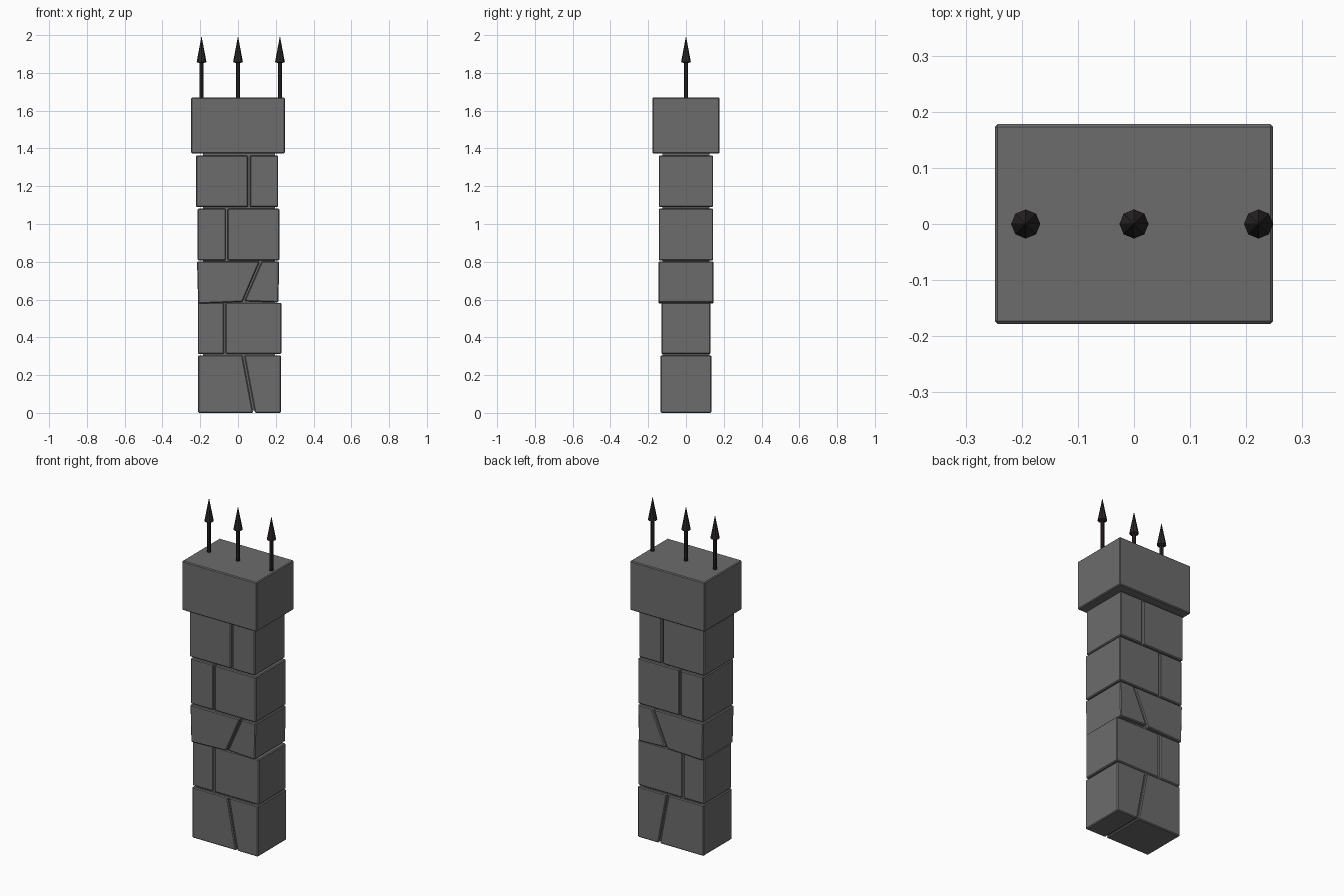
import bpy, bmesh

if "Cube" in bpy.data.objects:
    bpy.data.objects.remove(bpy.data.objects["Cube"])


def material(name, rgb):
    m = bpy.data.materials.new(name)
    m.diffuse_color = (*rgb, 1)
    m.use_nodes = True
    m.node_tree.nodes["Principled BSDF"].inputs["Base Color"].default_value = m.diffuse_color
    return m


STONE = material("stone", (0.15, 0.15, 0.15))
IRON = material("iron", (0.025, 0.02, 0.021))


def add_object(name, bm, mat):
    bmesh.ops.recalc_face_normals(bm, faces=bm.faces)
    me = bpy.data.meshes.new(name)
    bm.to_mesh(me)
    bm.free()
    me.materials.append(mat)
    ob = bpy.data.objects.new(name, me)
    bpy.context.collection.objects.link(ob)
    return ob


def block(name, profile, half_depth, bevel=0.005):
    """Extrude an x-z outline through y and chamfer its edges."""
    bm = bmesh.new()
    face = bm.faces.new([bm.verts.new((x, -half_depth, z)) for x, z in profile])
    ext = bmesh.ops.extrude_face_region(bm, geom=[face])
    for v in ext["geom"]:
        if isinstance(v, bmesh.types.BMVert):
            v.co.y = half_depth
    ob = add_object(name, bm, STONE)
    if bevel:
        mod = ob.modifiers.new("chamfer", "BEVEL")
        mod.width = bevel
        mod.segments = 1
    return ob


def rect(x0, x1, z0, z1):
    return [(x0, z0), (x1, z0), (x1, z1), (x0, z1)]


# Stone courses: left, right, bottom, top, joint x at bottom, joint x at top, half depth
GAP = 0.005
courses = [
    (-0.211, 0.227, 0.0, 0.305, 0.085, 0.028, 0.135),
    (-0.213, 0.229, 0.311, 0.583, -0.07, -0.07, 0.13),
    None,
    (-0.215, 0.219, 0.808, 1.081, -0.06, -0.06, 0.144),
    (-0.223, 0.213, 1.089, 1.362, 0.058, 0.058, 0.144),
]
for i, c in enumerate(courses, 1):
    if c is None:
        continue
    x0, x1, z0, z1, jb, jt, d = c
    block(f"course_{i}_left_stone",
          [(x0, z0), (jb - GAP, z0), (jt - GAP, z1), (x0, z1)], d)
    block(f"course_{i}_right_stone",
          [(jb + GAP, z0), (x1, z0), (x1, z1), (jt + GAP, z1)], d)

# Crooked third course
block("course_3_left_stone",
      [(-0.211, 0.578), (0.023, 0.588), (0.115, 0.802), (-0.217, 0.802)], 0.146)
block("course_3_right_stone",
      [(0.034, 0.592), (0.214, 0.585), (0.218, 0.802), (0.126, 0.802)], 0.146)

# Recessed mortar core and overhanging cap
block("mortar_core", rect(-0.185, 0.195, 0.012, 1.45), 0.124, 0)
block("cap_stone", rect(-0.248, 0.248, 1.374, 1.67), 0.178)


# Iron spikes: octagonal rod with a pointed head
def spike(name, x):
    rings = [(0.011, 1.65), (0.011, 1.852), (0.026, 1.857)]
    bm = bmesh.new()
    for (r0, z0), (r1, z1) in zip(rings, rings[1:] + [(0.0, 1.995)]):
        geom = bmesh.ops.create_cone(bm, segments=8, radius1=r0, radius2=r1,
                                     depth=z1 - z0, cap_ends=False)
        bmesh.ops.translate(bm, verts=geom["verts"], vec=(x, 0, (z0 + z1) / 2))
    bmesh.ops.remove_doubles(bm, verts=bm.verts, dist=0.0005)
    add_object(name, bm, IRON)


for side, x in (("left", -0.193), ("middle", 0.0), ("right", 0.222)):
    spike(f"{side}_spike", x)
